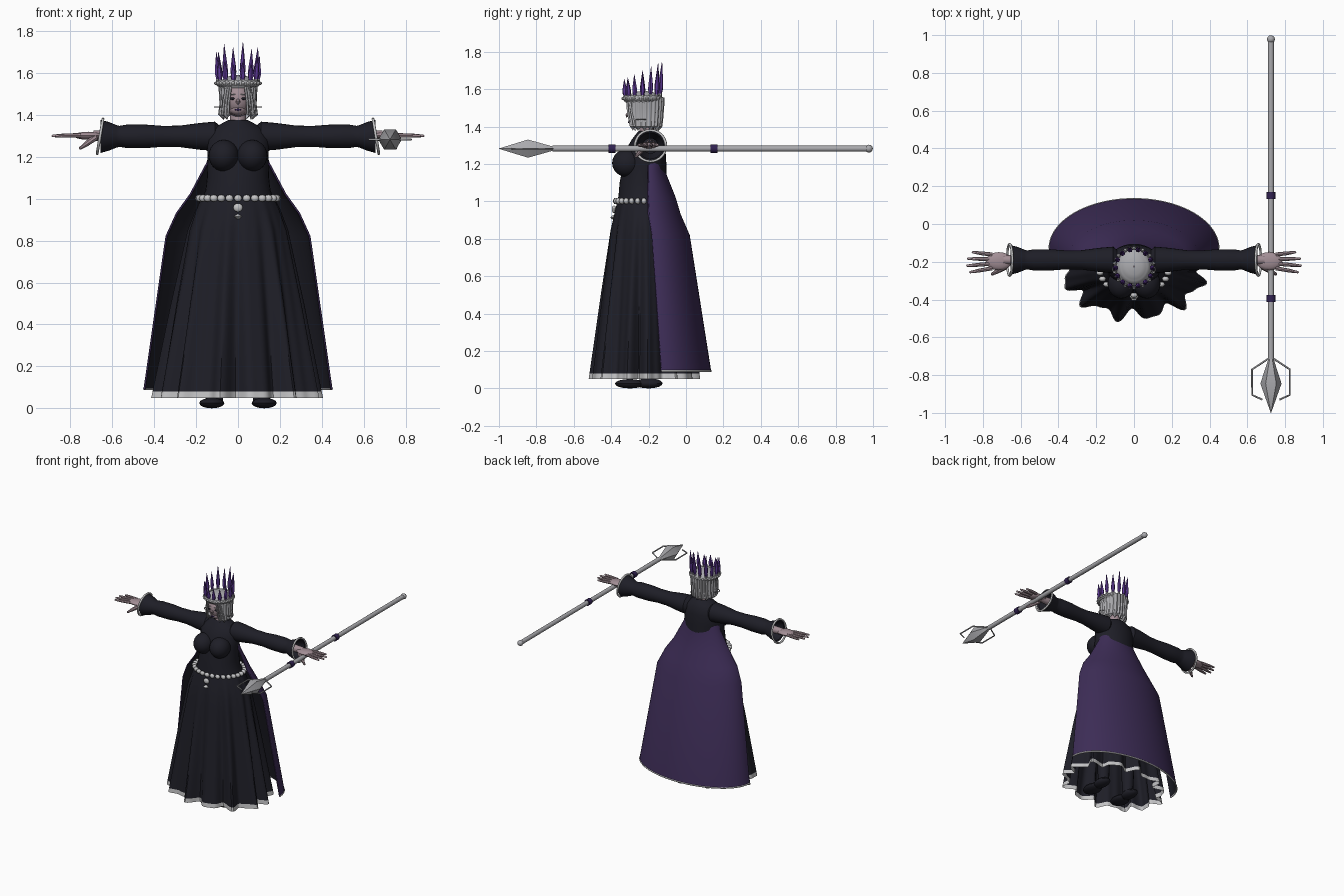
import bpy, bmesh, math
from math import sin, cos, pi
from mathutils import Vector, Matrix

if "Cube" in bpy.data.objects:
    bpy.data.objects.remove(bpy.data.objects["Cube"])

def material(name, rgb):
    m = bpy.data.materials.new(name)
    m.use_nodes = True
    m.diffuse_color = (*rgb, 1)
    m.node_tree.nodes["Principled BSDF"].inputs["Base Color"].default_value = (*rgb, 1)
    return m

BLACK = material("black_cloth", (.013, .013, .02))
PURPLE = material("purple_cloth", (.047, .026, .095))
SILVER = material("silver", (.4, .4, .42))
TRIM = material("pale_trim", (.55, .55, .56))
SKIN = material("pale_skin", (.36, .27, .3))
CRYSTAL = material("violet_crystal", (.11, .04, .3))
COLLAR = material("dark_violet", (.03, .015, .08))
made = []

def finish(bm, name, *mats, rule=None):
    bmesh.ops.recalc_face_normals(bm, faces=bm.faces)
    if rule:
        for f in bm.faces:
            f.material_index = rule(f.calc_center_median())
    me = bpy.data.meshes.new(name)
    bm.to_mesh(me)
    bm.free()
    ob = bpy.data.objects.new(name, me)
    for m in mats:
        me.materials.append(m)
    bpy.context.collection.objects.link(ob)
    made.append(ob)
    return ob

def keyed(keys, t):
    """Linear lookup in rows of (t, values...) with rising t."""
    for a, b in zip(keys, keys[1:]):
        if t <= b[0]:
            k = max(0, (t - a[0]) / (b[0] - a[0]))
            return [p + (q - p) * k for p, q in zip(a[1:], b[1:])]
    return keys[-1][1:]

def sheet(name, point, angles, levels, *mats, closed=True, rule=None):
    """Surface through point(angle, level)."""
    bm = bmesh.new()
    rows = [[bm.verts.new(point(a, v)) for a in angles] for v in levels]
    n = len(angles)
    for r, s in zip(rows, rows[1:]):
        for i in range(n if closed else n - 1):
            j = (i + 1) % n
            bm.faces.new((r[i], r[j], s[j], s[i]))
    return finish(bm, name, *mats, rule=rule)

def lathe(name, origin, direction, profile, mat, n=12):
    """Turned part: profile of (distance, radius) along a direction."""
    q = Vector(direction).to_track_quat('Z', 'Y')
    o = Vector(origin)
    return sheet(name, lambda a, p: o + q @ Vector((p[1] * cos(a), p[1] * sin(a), p[0])),
                 around(n), profile, mat)

def balls(name, items, mat, seg=12):
    bm = bmesh.new()
    for loc, size in items:
        bmesh.ops.create_uvsphere(bm, u_segments=seg, v_segments=max(6, seg // 2), radius=1,
                                  matrix=Matrix.Translation(loc) @ Matrix.Diagonal((*size, 1)))
    return finish(bm, name, mat)

def wire(name, pts, radius, mat, cyclic=False):
    cu = bpy.data.curves.new(name, 'CURVE')
    cu.dimensions = '3D'
    cu.bevel_depth, cu.bevel_resolution = radius, 1
    sp = cu.splines.new('POLY')
    sp.points.add(len(pts) - 1)
    for p, c in zip(sp.points, pts):
        p.co = (*c, 1)
    sp.use_cyclic_u = cyclic
    cu.materials.append(mat)
    bpy.context.collection.objects.link(bpy.data.objects.new(name, cu))

def around(n):
    return [2 * pi * i / n for i in range(n)]

def span(a, b, n):
    return [a + (b - a) * i / n for i in range(n + 1)]

# Pleated skirt with a pale hem band
SKIRT = [(.05, .375, .262), (.5, .3, .215), (.85, .235, .175), (.95, .2, .155), (1.01, .17, .14)]
def skirt(a, z):
    rx, ry = keyed(SKIRT, z)
    fold = .03 * max(0, 1 - z) * (sin(13 * a) + .5 * sin(21 * a + 1))
    return (cos(a) * (rx + fold), -.225 + sin(a) * (ry + fold), z)
sheet("skirt", skirt, around(180), [.05, .08, .2, .35, .5, .65, .75, .85, .9, .95, 1.01],
      BLACK, TRIM, rule=lambda c: int(c.z < .08))

# Bodice
TORSO = [(1, .17, .14, -.225), (1.04, .155, .13, -.23), (1.1, .148, .125, -.23),
         (1.2, .145, .115, -.22), (1.28, .15, .105, -.215), (1.33, .125, .085, -.205),
         (1.36, .075, .062, -.205), (1.375, .045, .045, -.21)]
def torso(a, z):
    rx, ry, cy = keyed(TORSO, z)
    return (cos(a) * rx, cy + sin(a) * ry, z)
sheet("bodice", torso, around(32), [k[0] for k in TORSO], BLACK)
balls("bust", [((s * .068, -.315, 1.205), (.072, .08, .075)) for s in (-1, 1)], BLACK, 24)

# Cape with dark lining and edge trim
CAPE = [(.09, .45, -.13, .265), (.82, .345, -.18, .2), (.93, .295, -.2, .172), (1.02, .23, -.205, .15),
        (1.17, .15, -.2, .085), (1.25, .125, -.2, .085), (1.32, .085, -.19, .065)]
def cape(a, z, inset=0):
    rx, cy, ry = keyed(CAPE, z)
    return (cos(a) * (rx - inset), cy + sin(a) * (ry - inset), z)
half, rows = span(0, pi, 40), [k[0] for k in CAPE]
sheet("cape", cape, half, rows, PURPLE, closed=False)
sheet("cape_lining", lambda a, z: cape(a, z, .008), half, rows, BLACK, closed=False)
wire("cape_hem", [cape(a, .093, .003) for a in half], .006, TRIM)
for s, a in (("left", 0), ("right", pi)):
    wire("cape_edge_" + s, [cape(a, z, .004) for z in rows], .005, PURPLE)

# Belt of beads with hanging pendant
balls("belt_beads", [((.185 * cos(a), -.225 + .152 * sin(a), 1.002), (.019, .014, .017))
                     for a in around(28)], TRIM)
balls("belt_pendant", [((0, -.385, .957), (.023, .012, .021))], TRIM)
lathe("pendant_drop", (0, -.388, .9), (0, 0, 1), [(0, .001), (.014, .02), (.028, .001)], TRIM, 6)

# Arms, cuffs, hands and shoes
SLEEVE = [(0, .045), (.03, .07), (.1, .064), (.2, .051), (.28, .05), (.36, .056),
          (.45, .056), (.485, .05), (.5, .054), (.535, .068), (.575, .079), (.57, .07), (.48, .04)]
for side, s in (("left", 1), ("right", -1)):
    lathe("sleeve_" + side, (s * .08, -.19, 1.297), (s, 0, 0), SLEEVE, BLACK, 24)
    wire("cuff_trim_" + side, [(s * (.658 - .014 * sin(a)), -.19 + .083 * cos(a), 1.297 + .083 * sin(a))
                               for a in around(32)], .007, TRIM, True)
    lathe("wrist_" + side, (s * .54, -.19, 1.3), (s, 0, 0), [(0, .03), (.15, .024)], SKIN)
    balls("palm_" + side, [((s * .715, -.197, 1.3), (.07, .048, .019))], SKIN, 16)
    for i, reach in enumerate((.105, .13, .135, .12)):
        lathe(f"finger_{side}_{i + 1}", (s * .75, -.162 - .024 * i, 1.302),
              (s, .12 - .1 * i, -.02), [(0, .011), (reach * .6, .01), (reach, .006), (reach + .005, .001)],
              SKIN, 8)
    lathe("thumb_" + side, (s * .68, -.225, 1.292), (s * .7, -.4, -.5),
          [(0, .016), (.06, .013), (.1, .007), (.105, .001)], SKIN, 8)
    balls("shoe_" + side, [((s * .125, -.3, .025), (.06, .08, .025)),
                           ((s * .125, -.2, .027), (.046, .075, .027))], BLACK, 16)
    lathe("leg_" + side, (s * .11, -.2, .03), (0, 0, 1), [(0, .038), (.5, .06), (.9, .07)], BLACK)

# Head and face
lathe("neck", (0, -.21, 1.34), (0, 0, 1), [(0, .045), (.03, .038), (.1, .038)], SKIN, 16)
balls("head", [((0, -.235, 1.475), (.068, .08, .085)), ((0, -.265, 1.425), (.04, .042, .03))], SKIN, 24)
lathe("nose", (0, -.296, 1.495), (0, -.5, -1), [(0, .004), (.04, .012), (.052, .001)], SKIN, 6)
balls("lips", [((0, -.306, 1.424), (.016, .005, .005))], COLLAR)
for side, s in (("left", 1), ("right", -1)):
    balls("eye_" + side, [((s * .027, -.309, 1.477), (.014, .005, .006))], BLACK)
    balls("brow_" + side, [((s * .027, -.307, 1.497), (.018, .006, .003))], SILVER)
    # flat hoop earring
    wire("earring_" + side, [(s * .089 + .024 * cos(a), -.24 + .024 * sin(a), 1.437)
                             for a in around(20)], .003, SILVER, True)

# Ridged bob hair, open at the face, with a waved crown of hair above
HAIR = [(1.375, .07, .075), (1.4, .092, .093), (1.45, .086, .098), (1.5, .088, .102), (1.555, .093, .105)]
def bob(a, z):
    rx, ry = keyed(HAIR, z)
    k = 1 + .035 * sin(26 * a)
    drop = .02 * abs(sin(6.5 * a)) if z < 1.39 else 0
    return (cos(a) * rx * k, -.222 + sin(a) * ry * k, z + drop)
sheet("hair_bob", bob, span(-.3 * pi, 1.3 * pi, 140), [k[0] for k in HAIR], SILVER, closed=False)
def cap(a, t):
    k = cos(t) * (1 + .03 * sin(14 * t))
    return (cos(a) * .093 * k, -.225 + sin(a) * .1 * k, 1.535 + .055 * sin(t))
sheet("hair_top", cap, around(32), span(-.15, pi / 2 - .02, 12), SILVER)
for s in (-1, 1):
    for i in range(3):
        x = s * (.043 + .012 * i)
        wire(f"front_lock_{'left' if s > 0 else 'right'}_{i + 1}",
             [(x * .8, -.315 + .008 * i, 1.54), (x, -.31 + .01 * i, 1.47), (x * 1.1, -.295 + .01 * i, 1.4)],
             .006, SILVER)

# Crown: band, beads, crystals rising to the back and silver prongs
lathe("crown_band", (0, -.232, 1.535), (0, 0, 1),
      [(0, .098), (.008, .105), (.022, .105), (.03, .1), (.022, .094), (0, .094), (0, .098)], SILVER, 40)
balls("crown_beads", [((.106 * cos(a), -.232 + .106 * sin(a), 1.55), (.008, .008, .008))
                      for a in around(28)], TRIM, 8)
for i, a in enumerate(around(14)):
    h = (.145 + .048 * sin(a)) * (1 if i % 2 else .87)
    base = (.095 * cos(a), -.232 + .095 * sin(a), 1.555)
    lean = (.06 * cos(a), .06 * sin(a), 1)
    lathe(f"crown_crystal_{i + 1}", base, lean,
          [(0, .006), (h * .3, .0145), (h * .48, .012), (h, .0008)], CRYSTAL, 6)
    lathe(f"crown_prong_{i + 1}", base, lean, [(-.005, .011), (.02, .009), (h * .2, .011)], SILVER, 6)

# Staff held level, pointing forward
SX, SZ = .725, 1.282
lathe("staff_shaft", (SX, -.715, SZ), (0, 1, 0), [(0, .001), (.001, .016), (1.68, .016)], SILVER, 16)
balls("staff_knob", [((SX, .978, SZ), (.021, .021, .021))], SILVER, 16)
for i, y in enumerate((-.414, .132)):
    lathe(f"staff_collar_{i + 1}", (SX, y, SZ), (0, 1, 0),
          [(0, .015), (0, .023), (.037, .023), (.037, .015)], COLLAR, 16)
lathe("spear_head", (SX, -1, SZ), (0, 1, 0),
      [(0, .001), (.155, .056), (.285, .014), (.287, .001)], SILVER, 6)
for s in (-1, 1):
    wire("spear_guard_" + ("left" if s > 0 else "right"),
         [(SX + s * x, y, SZ) for x, y in ((.012, -.712), (.1, -.77), (.1, -.905), (.045, -.93))],
         .005, SILVER)

# Smooth shading with sharp edges kept
bpy.ops.object.select_all(action='DESELECT')
for ob in made:
    ob.select_set(True)
bpy.context.view_layer.objects.active = made[0]
bpy.ops.object.shade_smooth_by_angle(angle=math.radians(40))
